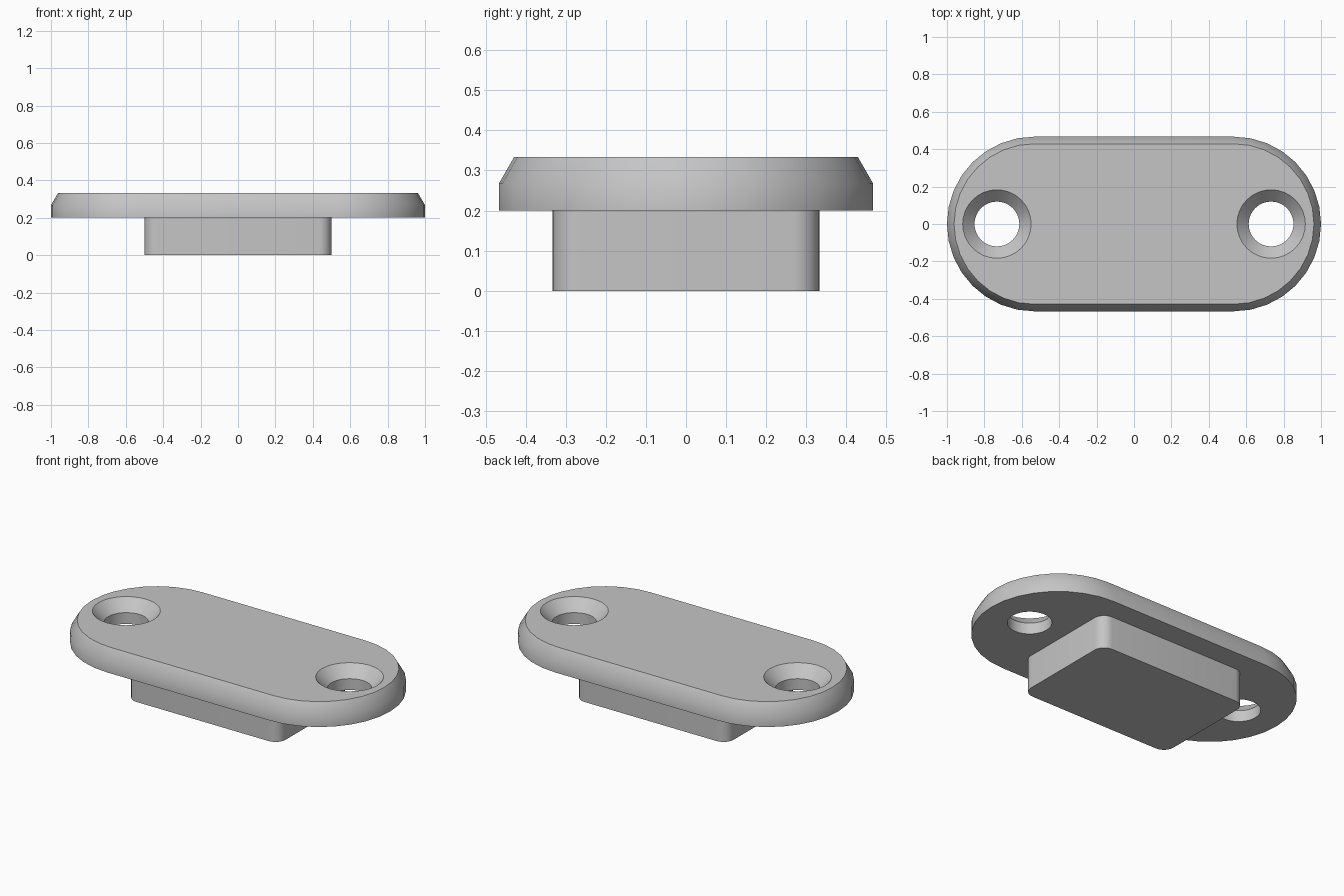
import bpy, bmesh
from math import sin, cos, pi, radians

cube = bpy.data.objects.get("Cube")
if cube:
    bpy.data.objects.remove(cube, do_unlink=True)

grey = bpy.data.materials.new("plain_grey")
grey.use_nodes = True
grey.diffuse_color = (0.56, 0.56, 0.56, 1)
grey.node_tree.nodes["Principled BSDF"].inputs["Base Color"].default_value = grey.diffuse_color


def rounded_outline(cx, cy, r, per_corner):
    """Rounded rectangle: corner centres at (+-cx, +-cy)."""
    pts = []
    for i, (sx, sy) in enumerate([(1, 1), (-1, 1), (-1, -1), (1, -1)]):
        for k in range(per_corner + 1):
            a = (i + k / per_corner) * pi / 2
            p = (sx * cx + r * cos(a), sy * cy + r * sin(a))
            if not pts or abs(p[0] - pts[-1][0]) + abs(p[1] - pts[-1][1]) > 1e-5:
                pts.append(p)
    if abs(pts[0][0] - pts[-1][0]) + abs(pts[0][1] - pts[-1][1]) < 1e-5:
        pts.pop()
    return pts


def circle(x, r, n=32):
    return [(x + r * cos(2 * pi * k / n), r * sin(2 * pi * k / n)) for k in range(n)]


def skin(bm, sections):
    """Bridge stacked (outline, z) sections; return the first and last edge loops."""
    rings = [[bm.verts.new((x, y, z)) for x, y in pts] for pts, z in sections]
    n = len(rings[0])
    for a, b in zip(rings, rings[1:]):
        for i in range(n):
            j = (i + 1) % n
            bm.faces.new((a[i], a[j], b[j], b[i]))
    return [[bm.edges.get((ring[i], ring[(i + 1) % n])) for i in range(n)]
            for ring in (rings[0], rings[-1])]


def build(name, walls):
    """Skin every wall, then fill the bottom and top caps around them."""
    bm = bmesh.new()
    bottom, top = [], []
    for sections in walls:
        low, high = skin(bm, sections)
        bottom += low
        top += high
    for edges in (bottom, top):
        bmesh.ops.triangle_fill(bm, edges=edges, use_beauty=True)
    bmesh.ops.recalc_face_normals(bm, faces=bm.faces[:])
    mesh = bpy.data.meshes.new(name)
    bm.to_mesh(mesh)
    bm.free()
    mesh.materials.append(grey)
    obj = bpy.data.objects.new(name, mesh)
    bpy.context.collection.objects.link(obj)
    bpy.ops.object.select_all(action='DESELECT')
    obj.select_set(True)
    bpy.context.view_layer.objects.active = obj
    bpy.ops.object.shade_smooth_by_angle(angle=radians(35))
    return obj


BASE, SHOULDER, TOP = 0.2, 0.267, 0.333

# Chamfered oblong plate with two countersunk screw holes
END_X, END_R = 0.533, 0.467
outer = rounded_outline(END_X, 0, END_R, 8)
rim = rounded_outline(END_X, 0, END_R - 0.038, 8)
walls = [[(outer, BASE), (outer, SHOULDER), (rim, TOP)]]
for side in (-1, 1):
    x = side * 0.733
    walls.append([(circle(x, 0.12), BASE), (circle(x, 0.12), SHOULDER),
                  (circle(x, 0.183), TOP)])
build("cover_plate", walls)

# Rounded block under the plate
block = rounded_outline(0.433, 0.266, 0.067, 8)
build("locating_block", [[(block, 0), (block, BASE)]])
